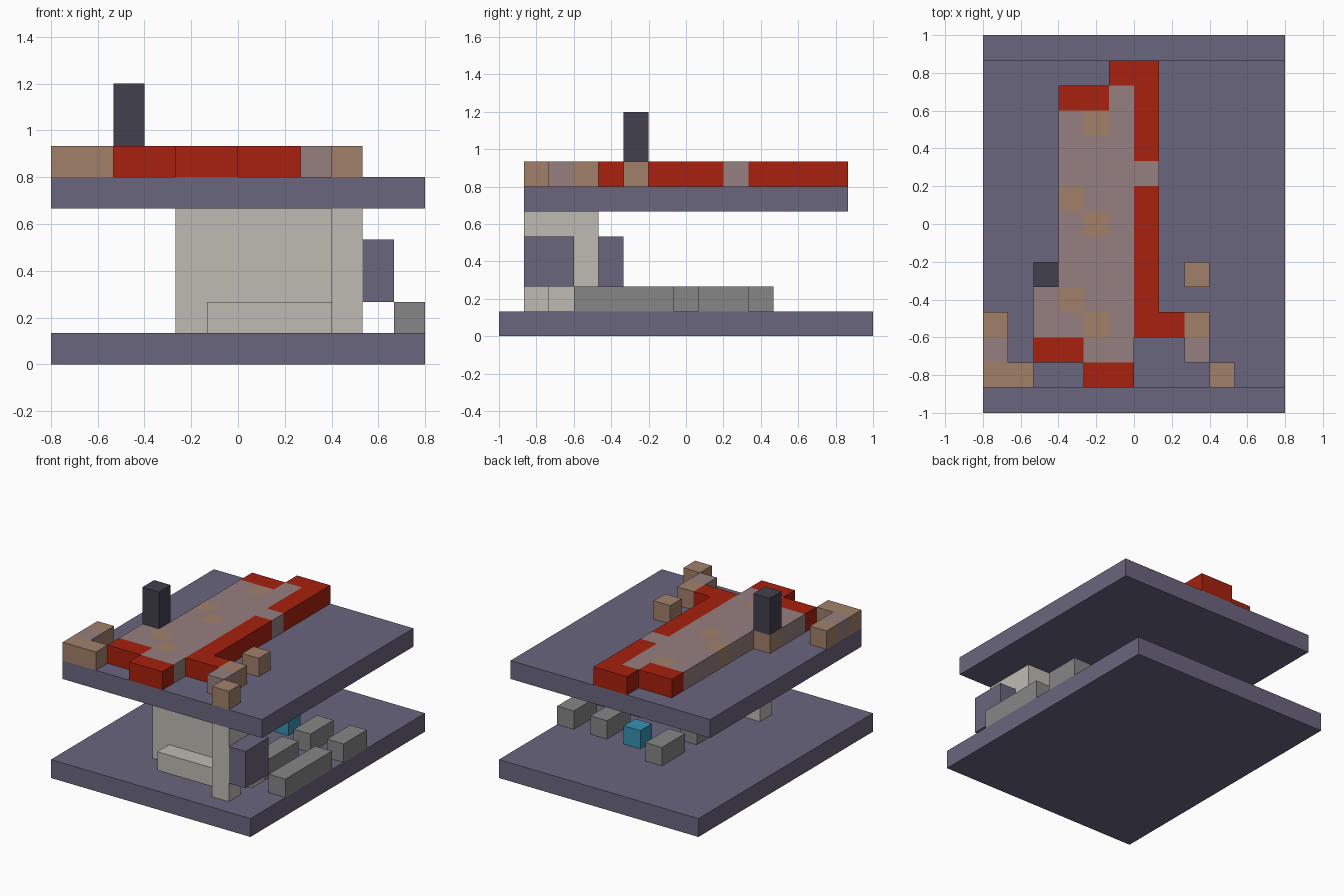
import bpy
import bmesh
from mathutils import Matrix, Vector

cube = bpy.data.objects.get("Cube")
if cube:
    bpy.data.objects.remove(cube, do_unlink=True)

U = 2 / 15  # edge of one block
ORIGIN = Vector((-6 * U, -7.5 * U, 0))


def material(name, r, g, b):
    """Flat material from 8-bit display colour."""
    def lin(c):
        c /= 255
        return c / 12.92 if c <= 0.04045 else ((c + 0.055) / 1.055) ** 2.4
    colour = (lin(r), lin(g), lin(b), 1)
    mat = bpy.data.materials.new(name)
    mat.use_nodes = True
    mat.diffuse_color = colour
    mat.node_tree.nodes["Principled BSDF"].inputs["Base Color"].default_value = colour
    return mat


slate = material("slate purple", 107, 102, 127)
red = material("brick red", 168, 33, 14)
mauve = material("dusty mauve", 150, 127, 127)
brown = material("light brown", 162, 128, 106)
dark = material("charcoal", 66, 65, 77)
grey = material("mid grey", 134, 134, 134)
beige = material("pale beige", 191, 187, 179)
cyan = material("cyan blue", 53, 147, 180)


def blocks(name, mat, *boxes):
    """One object from boxes given as (start cell, size in cells)."""
    bm = bmesh.new()
    for start, size in boxes:
        s = Vector(size) * U
        centre = ORIGIN + Vector(start) * U + s / 2
        bmesh.ops.create_cube(bm, size=1, matrix=Matrix.Translation(centre) @ Matrix.Diagonal((*s, 1)))
    mesh = bpy.data.meshes.new(name)
    bm.to_mesh(mesh)
    bm.free()
    mesh.materials.append(mat)
    obj = bpy.data.objects.new(name, mesh)
    bpy.context.collection.objects.link(obj)
    return obj


# Floors
blocks("ground_slab", slate, ((0, 0, 0), (12, 15, 1)))
blocks("upper_slab", slate, ((0, 1, 5), (12, 13, 1)))

# Supporting walls, bench and panels
blocks("main_wall", beige, ((4, 3, 1), (5, 1, 4)))
blocks("side_arch", beige,
       ((9, 1, 1), (1, 1, 4)), ((9, 3, 1), (1, 1, 4)), ((9, 2, 4), (1, 1, 1)))
blocks("bench", beige, ((5, 2, 1), (4, 1, 1)))
blocks("side_panel", slate, ((10, 1, 2), (1, 2, 2)))
blocks("back_panel", slate, ((6, 4, 2), (2, 1, 2)))

# Low blocks in rows on the ground: column, first row, length
for number, (col, row, length) in enumerate(
        [(11, 3, 4), (11, 8, 2), (9, 4, 3), (9, 8, 2), (5, 6, 2), (5, 9, 2)], 1):
    blocks(f"low_block_{number}", grey, ((col, row, 1), (1, length, 1)))
blocks("blue_block", cyan, ((7, 9, 1), (1, 1, 1)))

# Rooftop layout, back row first
LAYOUT = """
.....RR.....
...RRMR.....
...MBMR.....
...MMMR.....
...MMMM.....
...BMMR.....
...MBMR.....
...MMMR.....
..BMMMR.B...
..MBMMR.....
B.MMBMRRB...
M.RRMM..M...
BB..RR...B..
""".split()
KINDS = {"R": ("roof_border", red), "M": ("roof_paving", mauve), "B": ("roof_brown_blocks", brown)}
for key, (name, mat) in KINDS.items():
    runs = []
    for line_no, line in enumerate(LAYOUT):
        row = len(LAYOUT) - line_no
        col = 0
        while col < len(line):
            length = len(line[col:]) - len(line[col:].lstrip(key))
            if length:
                runs.append(((col, row, 6), (length, 1, 1)))
            col += max(length, 1)
    blocks(name, mat, *runs)

# Chimney
blocks("chimney", dark, ((2, 5, 7), (1, 1, 2)))
